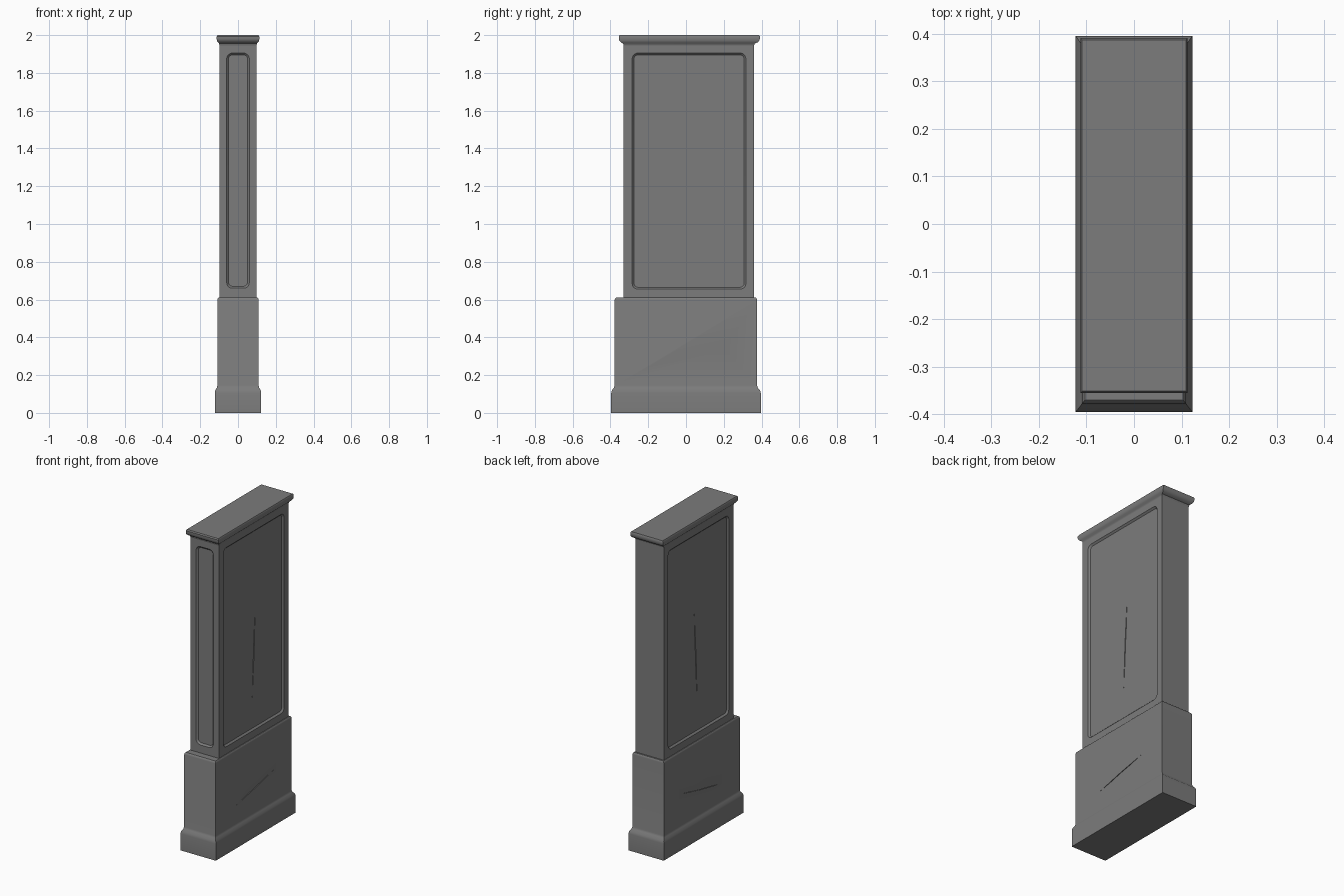
import bpy, bmesh, math
from mathutils import Vector

cube = bpy.data.objects.get("Cube")
if cube:
    bpy.data.objects.remove(cube, do_unlink=True)

grey = bpy.data.materials.new("stone_grey")
colour = (0.2, 0.2, 0.2, 1)
grey.diffuse_color = colour
grey.use_nodes = True
grey.node_tree.nodes["Principled BSDF"].inputs["Base Color"].default_value = colour


def loft(name, rings):
    """Join closed rings of points into a capped solid."""
    bm = bmesh.new()
    loops = [[bm.verts.new(p) for p in ring] for ring in rings]
    n = len(loops[0])
    for a, b in zip(loops, loops[1:]):
        for i in range(n):
            j = (i + 1) % n
            bm.faces.new((a[i], a[j], b[j], b[i]))
    bm.faces.new(loops[0])
    bm.faces.new(loops[-1])
    bmesh.ops.recalc_face_normals(bm, faces=bm.faces)
    mesh = bpy.data.meshes.new(name)
    bm.to_mesh(mesh)
    bm.free()
    mesh.materials.append(grey)
    obj = bpy.data.objects.new(name, mesh)
    bpy.context.collection.objects.link(obj)
    return obj


def moulding(name, profile):
    """Stack rectangles given as (half width, front y, back y, z)."""
    return loft(name, [[(-w, f, z), (w, f, z), (w, b, z), (-w, b, z)]
                       for w, f, b, z in profile])


def activate(obj):
    bpy.ops.object.select_all(action='DESELECT')
    obj.select_set(True)
    bpy.context.view_layer.objects.active = obj


def carve(obj, cutter):
    mod = obj.modifiers.new("carve", 'BOOLEAN')
    mod.operation, mod.solver, mod.object = 'DIFFERENCE', 'EXACT', cutter
    activate(obj)
    bpy.ops.object.modifier_apply(modifier=mod.name)
    bpy.data.objects.remove(cutter, do_unlink=True)


def side_place(sign, x):
    return lambda u, z, d: Vector((sign * (x + d), u, z))


def front_place(u, z, d):
    return Vector((u, -0.33 + d * -1, z))


def panel_cutter(place, u0, u1, z0, z1, radius):
    """Rounded rectangle with sloping walls, cutting inwards."""
    rings = []
    for d in (0.01, -0.01):
        r = radius + d
        ring = []
        for cu, cz, start in ((u1 - radius, z1 - radius, 0), (u0 + radius, z1 - radius, 90),
                              (u0 + radius, z0 + radius, 180), (u1 - radius, z0 + radius, 270)):
            for step in range(6):
                a = math.radians(start + step * 18)
                ring.append(place(cu + r * math.cos(a), cz + r * math.sin(a), d))
        rings.append(ring)
    return loft("panel_cutter", rings)


def scratch_cutter(place, start, end, width):
    """Thin tapering sliver between two points on a face."""
    a, b = Vector(start), Vector(end)
    m = (a + b) / 2
    across = Vector((a.y - b.y, b.x - a.x)).normalized() * width
    outline = (a, m + across, b, m - across)
    return loft("scratch_cutter", [[place(p.x, p.y, d) for p in outline] for d in (0.01, -0.004)])


# Plinth with a flared foot and softened top
plinth = moulding("plinth", [
    (0.123, -0.396, 0.396, 0), (0.123, -0.396, 0.396, 0.105),
    (0.12, -0.392, 0.392, 0.12), (0.112, -0.382, 0.38, 0.133),
    (0.109, -0.378, 0.376, 0.145), (0.109, -0.378, 0.376, 0.598),
    (0.107, -0.375, 0.374, 0.606), (0.103, -0.37, 0.37, 0.61)])

# Shaft with recessed panels on the front and both sides
shaft = moulding("shaft", [(0.098, -0.33, 0.36, 0.6), (0.098, -0.33, 0.36, 1.96)])
carve(shaft, panel_cutter(front_place, -0.06, 0.06, 0.66, 1.905, 0.03))
for sign in (-1, 1):
    carve(shaft, panel_cutter(side_place(sign, 0.098), -0.285, 0.317, 0.655, 1.905, 0.03))
    # Shallow scratches on the panel and plinth
    carve(shaft, scratch_cutter(side_place(sign, 0.088), (0.015, 0.85), (0.045, 1.42), 0.004))
    carve(plinth, scratch_cutter(side_place(sign, 0.109), (-0.17, 0.26), (0.2, 0.34), 0.004))

# Cornice spreading out from the shaft
cornice = moulding("cornice", [
    (0.098, -0.33, 0.36, 1.945), (0.1, -0.333, 0.364, 1.955),
    (0.107, -0.344, 0.38, 1.962), (0.112, -0.353, 0.388, 1.971),
    (0.113, -0.356, 0.391, 1.98), (0.113, -0.356, 0.391, 1.993),
    (0.109, -0.351, 0.387, 2.0)])

for obj in (plinth, shaft, cornice):
    activate(obj)
    bpy.ops.object.shade_smooth_by_angle(angle=math.radians(35))
